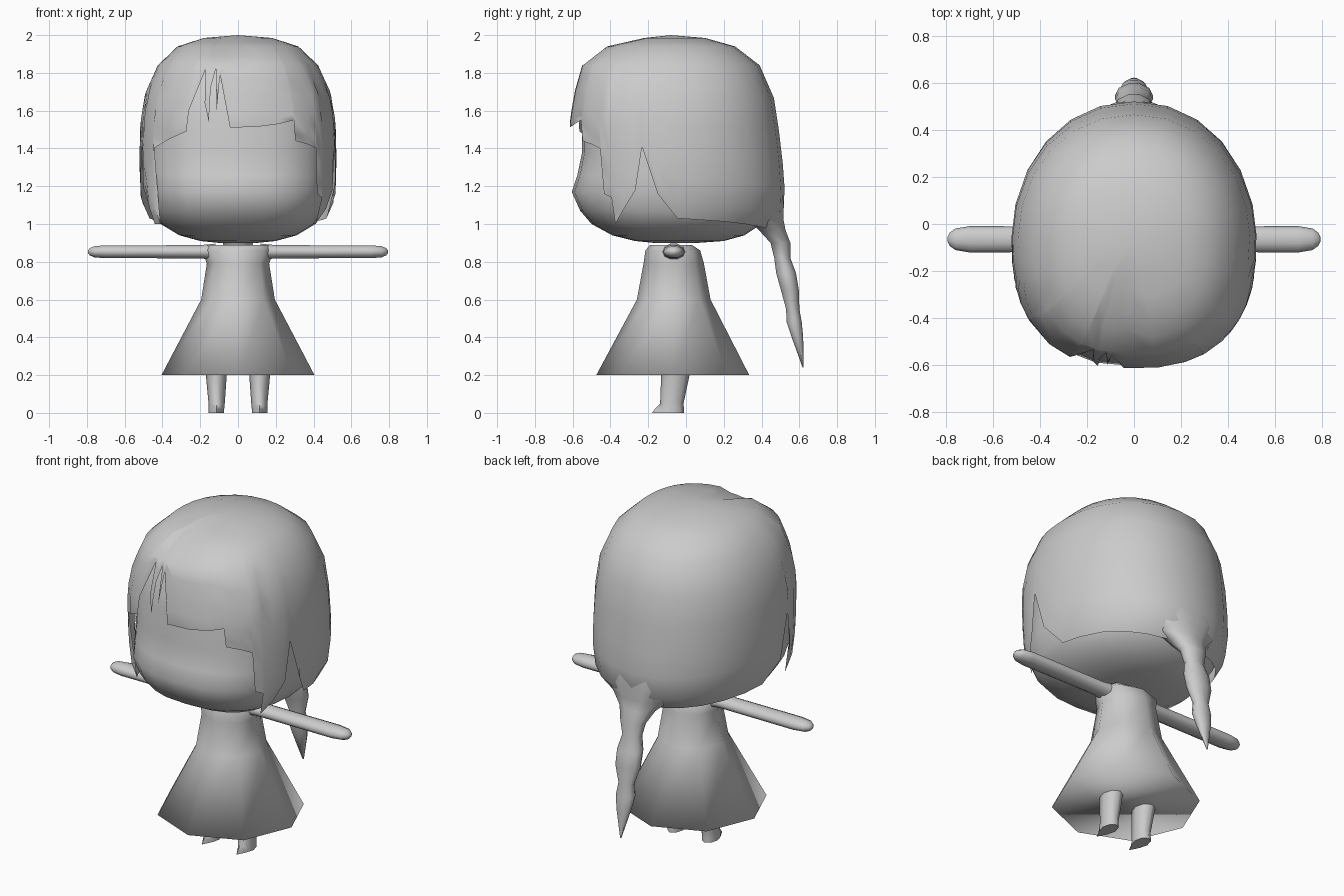
import bpy, bmesh, math
from mathutils import Vector

grey = bpy.data.materials.new("plain grey")
grey.diffuse_color = (0.6, 0.6, 0.6, 1)


def finish(name, bm, angle=50):
    bmesh.ops.remove_doubles(bm, verts=bm.verts, dist=0.0005)
    bmesh.ops.recalc_face_normals(bm, faces=bm.faces)
    me = bpy.data.meshes.new(name)
    bm.to_mesh(me)
    bm.free()
    ob = bpy.data.objects.new(name, me)
    bpy.context.collection.objects.link(ob)
    me.materials.append(grey)
    bpy.ops.object.select_all(action='DESELECT')
    ob.select_set(True)
    bpy.context.view_layer.objects.active = ob
    bpy.ops.object.shade_smooth_by_angle(angle=math.radians(angle))
    return ob


def loft(name, rings, caps=(True, True), angle=60):
    """Skin a list of equally long point rings."""
    bm = bmesh.new()
    vs = [[bm.verts.new(p) for p in r] for r in rings]
    n = len(rings[0])
    for a, b in zip(vs, vs[1:]):
        for i in range(n):
            j = (i + 1) % n
            bm.faces.new((a[i], a[j], b[j], b[i]))
    for use, ring in zip(caps, (vs[0], vs[-1])):
        if use:
            bm.faces.new(ring)
    return finish(name, bm, angle)


def sample(profile, z):
    """Linear lookup in rows of (z, half width, front y, back y), top first."""
    for a, b in zip(profile, profile[1:]):
        if z >= b[0]:
            t = (a[0] - z) / (a[0] - b[0])
            return [p + (q - p) * t for p, q in zip(a[1:], b[1:])]
    return profile[-1][1:]


def shell_point(profile, deg, z):
    """Point on an egg section, squarer at the front; 0 degrees faces the front."""
    hw, yf, yb = sample(profile, z)
    s, c = math.sin(math.radians(deg)), math.cos(math.radians(deg))
    k = 0.81 if c > 0 else 0.95
    x = hw * math.copysign(abs(s) ** k, s)
    y = -0.08 - (-0.08 - yf if c > 0 else yb + 0.08) * math.copysign(abs(c) ** k, c)
    return Vector((x, y, z))


def ellipse(n, cx, cy, rx, ry, z):
    return [(cx + rx * math.cos(math.tau * i / n),
             cy + ry * math.sin(math.tau * i / n), z) for i in range(n)]


# Head
head = [(1.95, 0.05, -0.13, -0.03), (1.92, 0.22, -0.31, 0.16), (1.86, 0.33, -0.42, 0.29),
        (1.75, 0.42, -0.5, 0.39), (1.55, 0.475, -0.55, 0.44), (1.38, 0.485, -0.55, 0.47),
        (1.26, 0.485, -0.575, 0.485), (1.17, 0.48, -0.605, 0.485), (1.07, 0.455, -0.56, 0.45),
        (1.0, 0.41, -0.5, 0.4), (0.94, 0.31, -0.39, 0.31), (0.91, 0.2, -0.27, 0.2),
        (0.9, 0.1, -0.17, 0.06)]
loft("head", [[shell_point(head, a, r[0]) for a in range(0, 360, 15)] for r in head], angle=80)

# Hair cap: full rings over the crown, then columns (angle, height of lower edge)
hair = [(2.0, 0, -0.08, -0.08), (1.985, 0.18, -0.22, 0.1), (1.94, 0.32, -0.42, 0.26),
        (1.84, 0.425, -0.55, 0.39), (1.7, 0.49, -0.59, 0.46), (1.55, 0.517, -0.615, 0.485),
        (1.35, 0.522, -0.605, 0.51), (1.15, 0.518, -0.585, 0.525), (1.05, 0.485, -0.57, 0.515),
        (0.97, 0.42, -0.53, 0.43), (0.92, 0.28, -0.45, 0.3)]
edge = [(-92, 1.03), (-84, 1.15), (-77, 1.41), (-73, 1.19), (-66, 1.0), (-57, 1.0), (-56, 1.4),
        (-40, 1.45), (-27, 1.49), (-26, 1.6), (-18.5, 1.82), (-16, 1.64), (-13, 1.54),
        (-13.5, 1.7), (-11.5, 1.82), (-9, 1.6), (-8.5, 1.79), (-2.6, 1.51), (8, 1.515),
        (20, 1.53), (30, 1.55), (31, 1.44), (42, 1.42), (49, 1.4), (50, 1.16), (56, 1.14),
        (57, 1.0), (65, 1.08), (73, 1.18), (77.5, 1.41), (85, 1.16), (93, 1.03)]
edge += [(a, 1.0 - 0.025 * math.cos(math.radians(a * 2))) for a in range(105, 256, 15)]
crown = [2.0, 1.985, 1.965, 1.94, 1.89, 1.84]
rows = [[shell_point(hair, a, z) for a, _ in edge] for z in crown]
for t in (0.2, 0.4, 0.6, 0.75, 0.9, 1):
    row = []
    for a, zb in edge:
        p = shell_point(hair, a, 1.84 - (1.84 - zb) * t)
        # Side locks hang straight instead of curling under the chin
        if 55 < abs(a) < 68 and p.z < 1.15:
            p = p.lerp(shell_point(hair, a, 1.15), 0.4)
            p.z = 1.84 - (1.84 - zb) * t
        row.append(p)
    rows.append(row)
for row in rows[2:5]:                 # shallow dent at the parting
    for p, (a, _) in zip(row, edge):
        if -20 < a < 0:
            p.y += 0.035
loft("hair", rows, caps=(False, False), angle=70)

# Braid, flaring into the back of the hair: (centre y, z, half width, half depth)
braid = [(0.35, 1.2, 0.3, 0.16), (0.385, 1.1, 0.25, 0.14), (0.42, 1.03, 0.18, 0.1),
         (0.455, 0.97, 0.115, 0.075), (0.5, 0.9, 0.08, 0.055), (0.51, 0.82, 0.06, 0.045),
         (0.53, 0.74, 0.08, 0.055), (0.55, 0.65, 0.08, 0.05), (0.565, 0.55, 0.048, 0.037),
         (0.573, 0.48, 0.06, 0.042), (0.59, 0.4, 0.045, 0.032), (0.62, 0.24, 0.004, 0.003)]
loft("braid", [ellipse(10, 0, y, rx, ry, z) for y, z, rx, ry in braid], angle=80)

# Dress with a closed underside: (z, half width, half depth, centre y)
dress = [(0.2, 0.405, 0.405, -0.07), (0.6, 0.195, 0.195, -0.065), (0.79, 0.165, 0.16, -0.065),
         (0.86, 0.19, 0.145, -0.07), (0.89, 0.17, 0.11, -0.08)]
loft("dress", [ellipse(8, 0, cy, rx, ry, z) for z, rx, ry, cy in dress], angle=180)

# Arms and legs, one per side
arm = [(0.12, 0.065, 0.045), (0.2, 0.053, 0.037), (0.45, 0.055, 0.036), (0.7, 0.056, 0.036),
       (0.76, 0.046, 0.031), (0.785, 0.028, 0.02), (0.795, 0.008, 0.006)]
leg = [(0.21, 0.115, 0.056, -0.055, 0.076), (0.05, 0.113, 0.043, -0.075, 0.062)]
for side, s in (("left", -1), ("right", 1)):
    loft(side + "_arm", [[(s * x, -0.065 + p[0], 0.853 + p[1])
                          for p in ellipse(10, 0, 0, ry, rz, 0)] for x, ry, rz in arm])
    rings = [ellipse(8, s * cx, cy, rx, ry, z) for z, cx, rx, cy, ry in leg]
    # Foot with a pointed toe
    for z, toe in ((0.02, -0.165), (0.0, -0.18)):
        ring = ellipse(8, s * 0.115, -0.075, 0.042, 0.064, z)
        ring[6] = (s * 0.115, toe, z)
        rings.append(ring)
    loft(side + "_leg", rings, angle=70)
